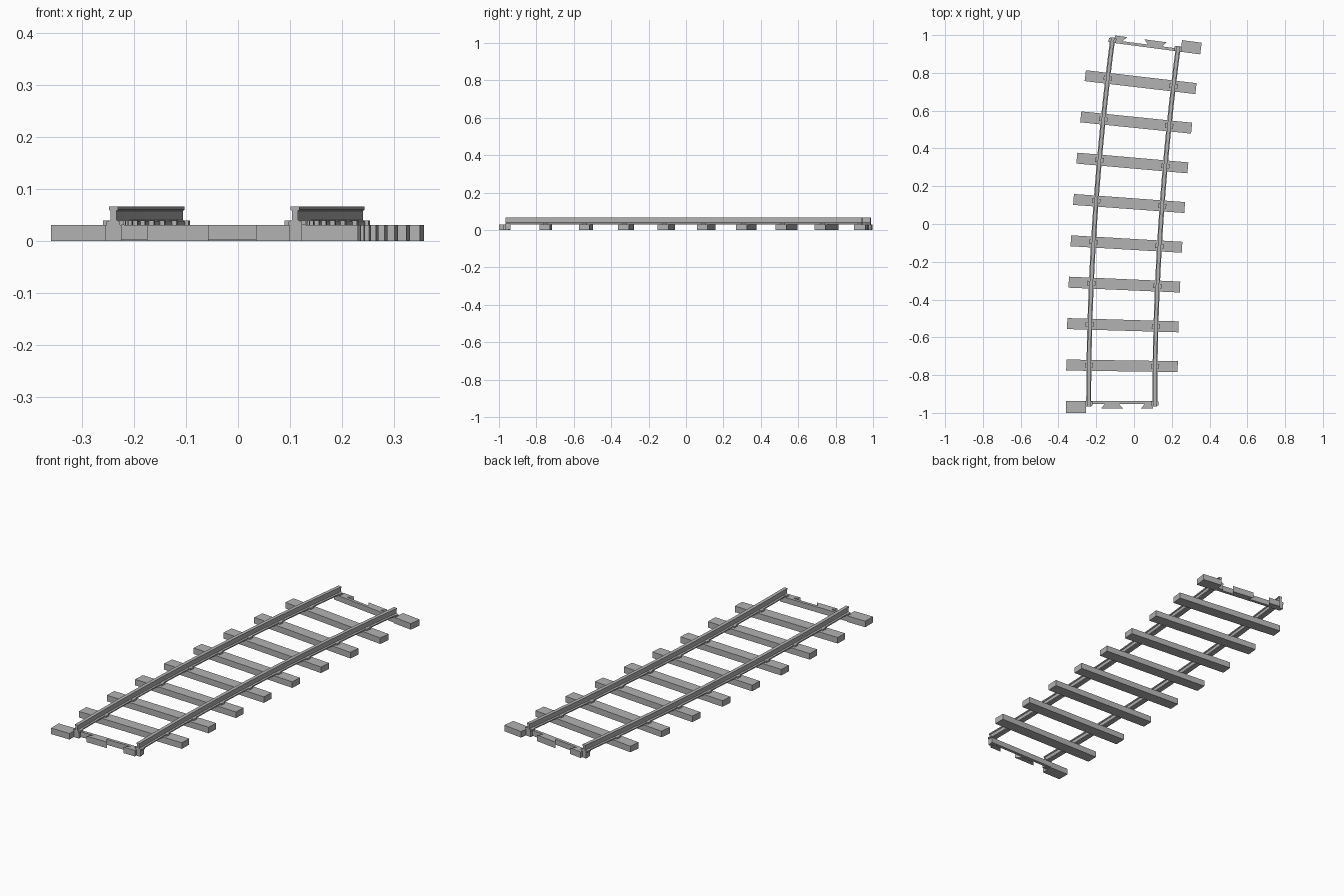
import bpy, bmesh, math
from mathutils import Matrix, Vector

if "Cube" in bpy.data.objects:
    bpy.data.objects.remove(bpy.data.objects["Cube"])

R = 14.79                      # centre-line radius
SWEEP = math.radians(7.5)
X0, Y0 = -0.065, -0.966        # start of the centre line
GAUGE = 0.175                  # half distance between rails
N = 9                          # sleeper intervals

grey = bpy.data.materials.new("grey_plastic")
grey.diffuse_color = (0.45, 0.45, 0.45, 1)
grey.use_nodes = True
grey.node_tree.nodes["Principled BSDF"].inputs["Base Color"].default_value = grey.diffuse_color


def frame(a):
    """Local frame on the curve: x across, y along, z up."""
    pos = Vector((X0 + R - R * math.cos(a), Y0 + R * math.sin(a), 0))
    return Matrix.Translation(pos) @ Matrix.Rotation(-a, 4, 'Z')


def finish(bm, name, matrix=Matrix()):
    bmesh.ops.recalc_face_normals(bm, faces=bm.faces[:])
    mesh = bpy.data.meshes.new(name)
    bm.to_mesh(mesh)
    bm.free()
    mesh.materials.append(grey)
    ob = bpy.data.objects.new(name, mesh)
    ob.matrix_world = matrix
    bpy.context.collection.objects.link(ob)
    return ob


def prism(bm, outline, z0, z1):
    """Extrude a flat outline from z0 up to z1."""
    lo = [bm.verts.new((x, y, z0)) for x, y in outline]
    hi = [bm.verts.new((x, y, z1)) for x, y in outline]
    bm.faces.new(lo[::-1])
    bm.faces.new(hi)
    for i in range(len(lo)):
        j = (i + 1) % len(lo)
        bm.faces.new((lo[i], lo[j], hi[j], hi[i]))


def rect(x0, x1, y0, y1):
    return [(x0, y0), (x1, y0), (x1, y1), (x0, y1)]


# Sleepers with a clip under each rail
for i in range(1, N):
    m = frame(SWEEP * i / N)
    bm = bmesh.new()
    prism(bm, rect(-0.295, 0.295, -0.029, 0.029), 0, 0.031)
    finish(bm, "sleeper", m)
    bm = bmesh.new()
    for s in (-1, 1):
        c = s * GAUGE
        prism(bm, rect(c - 0.022, c + 0.022, -0.012, 0.012), 0.031, 0.039)
    finish(bm, "rail_clips", m)

# Rails: I-section swept along the curve
half = [(0.013, 0.031), (0.013, 0.037), (0.006, 0.040),
        (0.006, 0.058), (0.009, 0.060), (0.009, 0.066)]
section = half + [(-u, z) for u, z in reversed(half)]
STEPS = 18
for name, side in (("left_rail", -1), ("right_rail", 1)):
    bm = bmesh.new()
    rings = []
    for k in range(STEPS + 1):
        m = frame(SWEEP * k / STEPS)
        rings.append([bm.verts.new(m @ Vector((side * GAUGE + u, 0, z)))
                      for u, z in section])
    n = len(section)
    for a, b in zip(rings, rings[1:]):
        for i in range(n):
            j = (i + 1) % n
            bm.faces.new((a[i], a[j], b[j], b[i]))
    bm.faces.new(rings[0])
    bm.faces.new(rings[-1])
    finish(bm, name)

# Interlocking half sleepers, the far one turned half round
for name, m in (("start_coupler", frame(0)),
                ("end_coupler", frame(SWEEP) @ Matrix.Rotation(math.pi, 4, 'Z'))):
    bm = bmesh.new()
    prism(bm, rect(-0.295, -0.19, -0.034, 0.028), 0, 0.031)      # end block
    prism(bm, rect(-0.19, 0.188, 0.013, 0.028), 0.003, 0.031)    # thin bar
    prism(bm, [(-0.11, -0.012), (0.008, -0.012),
               (-0.014, 0.013), (-0.09, 0.013)], 0, 0.031)       # middle dovetail
    prism(bm, [(0.1, -0.012), (0.165, -0.012),
               (0.165, 0.013), (0.122, 0.013)], 0, 0.031)        # side dovetail
    for x0, x1 in ((-0.19, -0.16), (0.165, 0.188)):              # rail seats
        prism(bm, rect(x0, x1, 0.0, 0.013), 0, 0.031)
    for s in (-1, 1):                                            # rail clips
        c = s * GAUGE
        prism(bm, rect(c - 0.02, c + 0.02, 0.004, 0.026), 0.031, 0.039)
    finish(bm, name, m)
